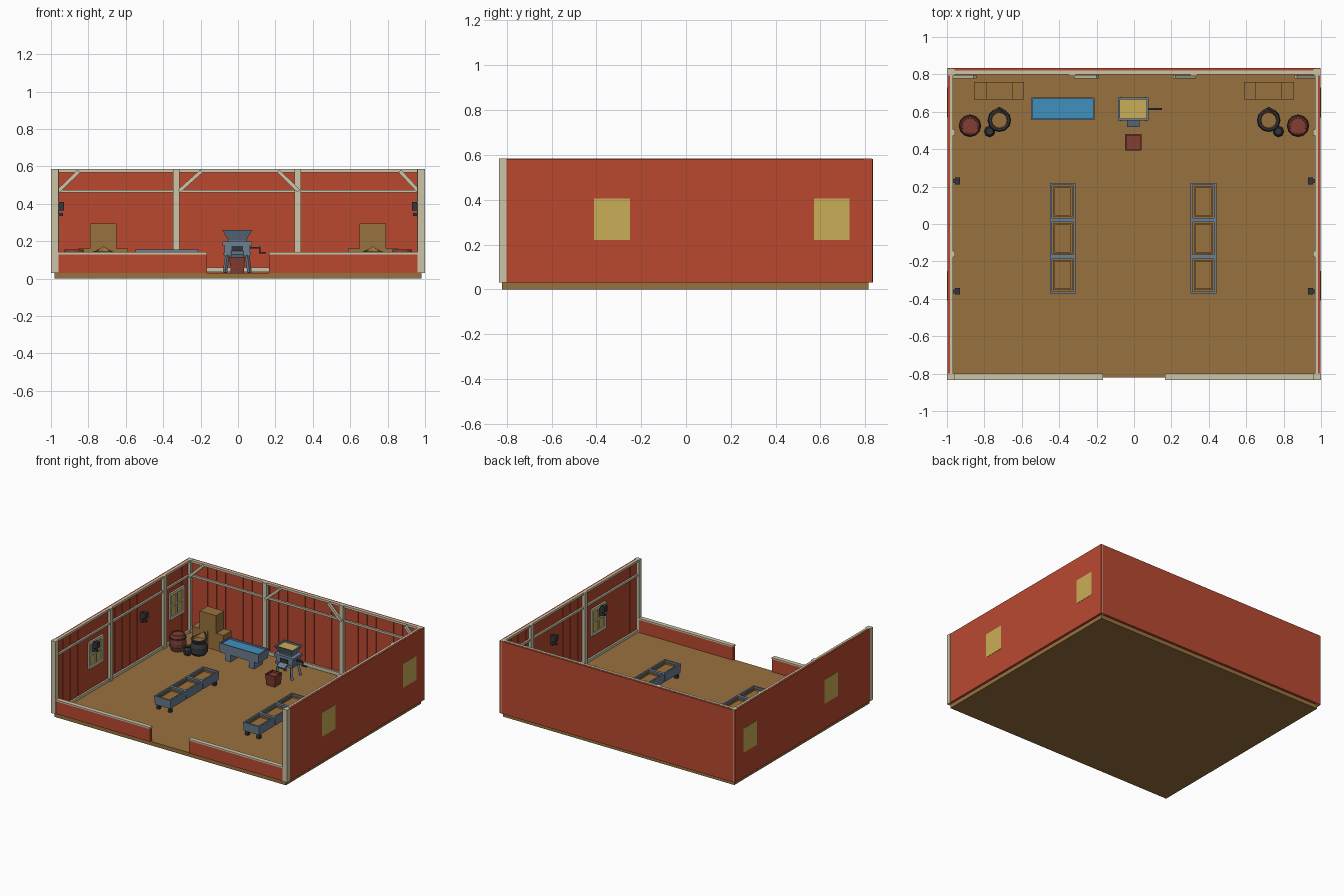
import bpy, bmesh, math
from mathutils import Vector, Matrix

if "Cube" in bpy.data.objects:
    bpy.data.objects.remove(bpy.data.objects["Cube"])


def material(name, r, g, b):
    def lin(c):
        c /= 255
        return c / 12.92 if c <= 0.04045 else ((c + 0.055) / 1.055) ** 2.4
    m = bpy.data.materials.new(name)
    m.diffuse_color = (lin(r), lin(g), lin(b), 1)
    m.use_nodes = True
    m.node_tree.nodes["Principled BSDF"].inputs["Base Color"].default_value = m.diffuse_color
    return m


RED = material("barn_red", 186, 73, 48)
WOOD = material("floor_wood", 153, 113, 61)
CREAM = material("cream_timber", 205, 197, 168)
YELLOW = material("straw_yellow", 202, 174, 86)
SLATE = material("slate_blue", 108, 128, 148)
WATER = material("water_blue", 66, 144, 190)
DARK = material("dark_iron", 52, 54, 58)
MAROON = material("maroon_wood", 130, 62, 50)


def finish(name, bm, *mats):
    me = bpy.data.meshes.new(name)
    bmesh.ops.recalc_face_normals(bm, faces=bm.faces)
    bm.to_mesh(me)
    bm.free()
    for m in mats:
        me.materials.append(m)
    ob = bpy.data.objects.new(name, me)
    bpy.context.collection.objects.link(ob)
    return ob


def cube(x, y, z):
    """bmesh block from (min, max) pairs, any order"""
    bm = bmesh.new()
    bmesh.ops.create_cube(bm, size=1)
    for v in bm.verts:
        v.co = Vector([(a[0] + a[1]) / 2 + c * abs(a[1] - a[0]) for a, c in zip((x, y, z), v.co)])
    return bm


def box(name, x, y, z, mat):
    return finish(name, cube(x, y, z), mat)


def tray(name, x, y, z, rim, depth, mat, fill, taper=1.0):
    """open box with a coloured floor; taper scales the base"""
    bm = cube(x, y, z)
    cx, cy = sum(x) / 2, sum(y) / 2
    for v in bm.verts:
        if v.co.z < sum(z) / 2:
            v.co.x = cx + (v.co.x - cx) * taper
            v.co.y = cy + (v.co.y - cy) * taper
    top = max(bm.faces, key=lambda f: f.calc_center_median().z)
    bmesh.ops.inset_region(bm, faces=[top], thickness=rim)
    new = bmesh.ops.extrude_discrete_faces(bm, faces=[top])["faces"][0]
    for v in new.verts:
        v.co.z -= depth
    new.material_index = 1
    return finish(name, bm, mat, fill)


def beam(name, a, b, w, h, mat):
    """square bar between two points"""
    a, b = Vector(a), Vector(b)
    d = b - a
    bm = cube((-w / 2, w / 2), (-h / 2, h / 2), (-d.length / 2, d.length / 2))
    rot = d.to_track_quat('Z', 'Y').to_matrix().to_4x4()
    bm.transform(Matrix.Translation((a + b) / 2) @ rot)
    return finish(name, bm, mat)


def lathe(name, centre, profile, mats, n=12, inner=None, tip=None):
    """profile of (radius, z); faces past point `inner` take the second colour"""
    bm = bmesh.new()
    rings = []
    for i, (r, z) in enumerate(profile):
        ring = []
        for k in range(n):
            a = 2 * math.pi * k / n
            c, s = math.cos(a), math.sin(a)
            lift = max(0, s) ** 6 if tip and i in tip else 0
            ring.append(bm.verts.new((centre[0] + r * c, centre[1] + (r + .014 * lift) * s, z + .028 * lift)))
        rings.append(ring)
    for i in range(len(rings) - 1):
        for k in range(n):
            f = bm.faces.new((rings[i][k], rings[i][(k + 1) % n], rings[i + 1][(k + 1) % n], rings[i + 1][k]))
            f.material_index = int(inner is not None and i >= inner)
    bm.faces.new(rings[0])
    bm.faces.new(rings[-1]).material_index = int(inner is not None)
    return finish(name, bm, *mats)


# Floor and back wall with inner boards
box("floor", (-.98, .98), (-.82, .815), (0, .03), WOOD)
box("back_wall", (-.98, .98), (.82, .834), (.03, .583), RED)
N = 26
for i in range(N):
    x0 = -.975 + 1.95 * i / N
    box("back_board", (x0 + .0015, x0 + 1.95 / N - .0015), (.814, .82), (.03, .575), RED)
for z in ((.035, .06), (.46, .475), (.568, .585)):
    box("back_rail", (-.975, .975), (.80, .82), z, CREAM)
for x in (-.33, .32):
    box("back_post", (x - .017, x + .017), (.79, .822), (.03, .585), CREAM)
for a, b in ((-.96, -.85), (-.315, -.195), (.325, .215), (.965, .865)):
    beam("back_brace", (a, .787, .468), (b, .787, .575), .02, .02, CREAM)

for s in (-1, 1):
    # Side wall, boards, rails and posts
    def X(a, b):
        return (s * a, s * b)
    box("side_wall", X(.985, .998), (-.82, .833), (.03, .583), RED)
    for i in range(18):
        y0 = -.81 + 1.62 * i / 18
        box("side_board", X(.98, .985), (y0 + .0015, y0 + .0885), (.03, .575), RED)
    for z in ((.03, .05), (.46, .475), (.568, .585)):
        box("side_rail", X(.967, .985), (-.81, .815), z, CREAM)
    for y in (.49, -.16):
        box("side_post", X(.957, .985), (y - .016, y + .016), (.03, .585), CREAM)
    box("back_corner_post", X(.96, .995), (.795, .83), (.03, .585), CREAM)
    box("front_corner_post", X(.96, 1.0), (-.834, -.80), (.03, .585), CREAM)

    # Windows: plain pane through the wall, framed with glazing bars inside
    for y in (-.33, .65):
        a, b, lo, hi = y - .08, y + .08, .22, .405
        box("window_pane", X(.976, 1.0), (a, b), (lo, hi), YELLOW)
        for ya, yb, za, zb in ((a - .008, a + .012, lo - .01, hi + .01), (b - .012, b + .008, lo - .01, hi + .01),
                               (a, b, lo - .01, lo + .012), (a, b, hi - .012, hi + .01),
                               (y - .006, y + .006, lo, hi), (a, b, .307, .319)):
            box("window_frame", X(.967, .98), (ya, yb), (za, zb), CREAM)

    # Wall lanterns
    for y in (.23, -.36):
        box("lantern_plate", X(.957, .98), (y - .011, y + .011), (.33, .405), DARK)
        box("lantern_arm", X(.935, .96), (y - .008, y + .008), (.335, .35), DARK)
        box("lantern_body", X(.931, .957), (y - .018, y + .018), (.365, .41), DARK)

    # Low front wall with cap and doorway
    box("front_wall", X(.165, .98), (-.828, -.805), (.03, .13), RED)
    box("front_cap", X(.165, .97), (-.834, -.80), (.13, .141), CREAM)

    # Feed troughs in rows of three
    for i in range(3):
        y0 = -.372 + .197 * i
        xs = (-.45, -.312) if s < 0 else (.302, .44)
        tray("feed_trough", xs, (y0, y0 + .197), (.065, .132), .016, .045, SLATE, WOOD, .95)
        tray("trough_lining", (xs[0] + .018, xs[1] - .018), (y0 + .018, y0 + .179), (.08, .122),
             .012, .012, WOOD, WOOD)
    for x in (xs[0] + .02, xs[1] - .02):
        for y in (-.345, .19):
            box("trough_foot", (x - .012, x + .012), (y - .012, y + .012), (.03, .07), DARK)

    # Stacked crates
    for a, b, z0, z1 in ((.855, .723, .03, .16), (.721, .587, .03, .16), (.79, .65, .16, .295)):
        box("crate", X(a, b), (.665, .76), (z0, z1), WOOD)

    # Barrel with hoops
    c = (s * .877, .525)
    lathe("barrel", c, [(.048, .03), (.057, .06), (.06, .09), (.057, .125), (.05, .155), (.043, .155), (.042, .148)],
          [MAROON])
    for z, r in ((.055, .0585), (.12, .0605)):
        lathe("barrel_hoop", c, [(r, z), (r, z + .01)], [DARK])

    # Open grain sack and small tied sack
    lathe("grain_sack", (s * .72, .555),
          [(.05, .03), (.063, .05), (.062, .09), (.05, .12), (.058, .143), (.045, .146), (.041, .132)],
          [DARK, WOOD], inner=5, tip=(4, 5))
    lathe("small_sack", (s * .772, .495), [(.022, .03), (.03, .045), (.028, .07), (.014, .085), (.02, .097)],
          [DARK], n=8)

# Water trough on slab legs
tray("water_trough", (-.55, -.212), (.555, .677), (.085, .156), .012, .012, SLATE, WATER, .96)
for x in (-.48, -.28):
    box("water_trough_leg", (x - .022, x + .022), (.565, .667), (.03, .088), SLATE)

# Grain mill: hopper, body, legs, spout and crank
tray("mill_hopper", (-.085, .077), (.553, .677), (.205, .26), .016, .012, SLATE, YELLOW, .58)
box("mill_neck", (-.053, .045), (.58, .65), (.195, .21), SLATE)
box("mill_top", (-.084, .076), (.558, .672), (.178, .198), SLATE)
box("mill_body", (-.072, .064), (.565, .665), (.12, .18), SLATE)
box("mill_band", (-.078, .07), (.56, .67), (.125, .14), SLATE)
box("mill_opening", (-.036, .028), (.557, .566), (.148, .175), DARK)
plate = beam("mill_spout", (-.004, .565, .14), (-.004, .522, .122), .066, .014, SLATE)
for sx in (-1, 1):
    for sy in (-1, 1):
        beam("mill_leg", (-.004 + sx * .052, .615 + sy * .04, .13),
             (-.004 + sx * .066, .615 + sy * .052, .032), .017, .017, SLATE)
beam("crank_axle", (.06, .615, .165), (.118, .615, .165), .01, .01, DARK)
beam("crank_arm", (.116, .615, .172), (.116, .615, .135), .01, .01, DARK)
beam("crank_handle", (.112, .615, .138), (.15, .615, .138), .01, .01, DARK)

# Bucket under the spout
tray("bucket", (-.047, .039), (.392, .48), (.03, .115), .01, .015, MAROON, MAROON, .8)
box("bucket_band", (-.042, .034), (.397, .475), (.06, .07), MAROON)
